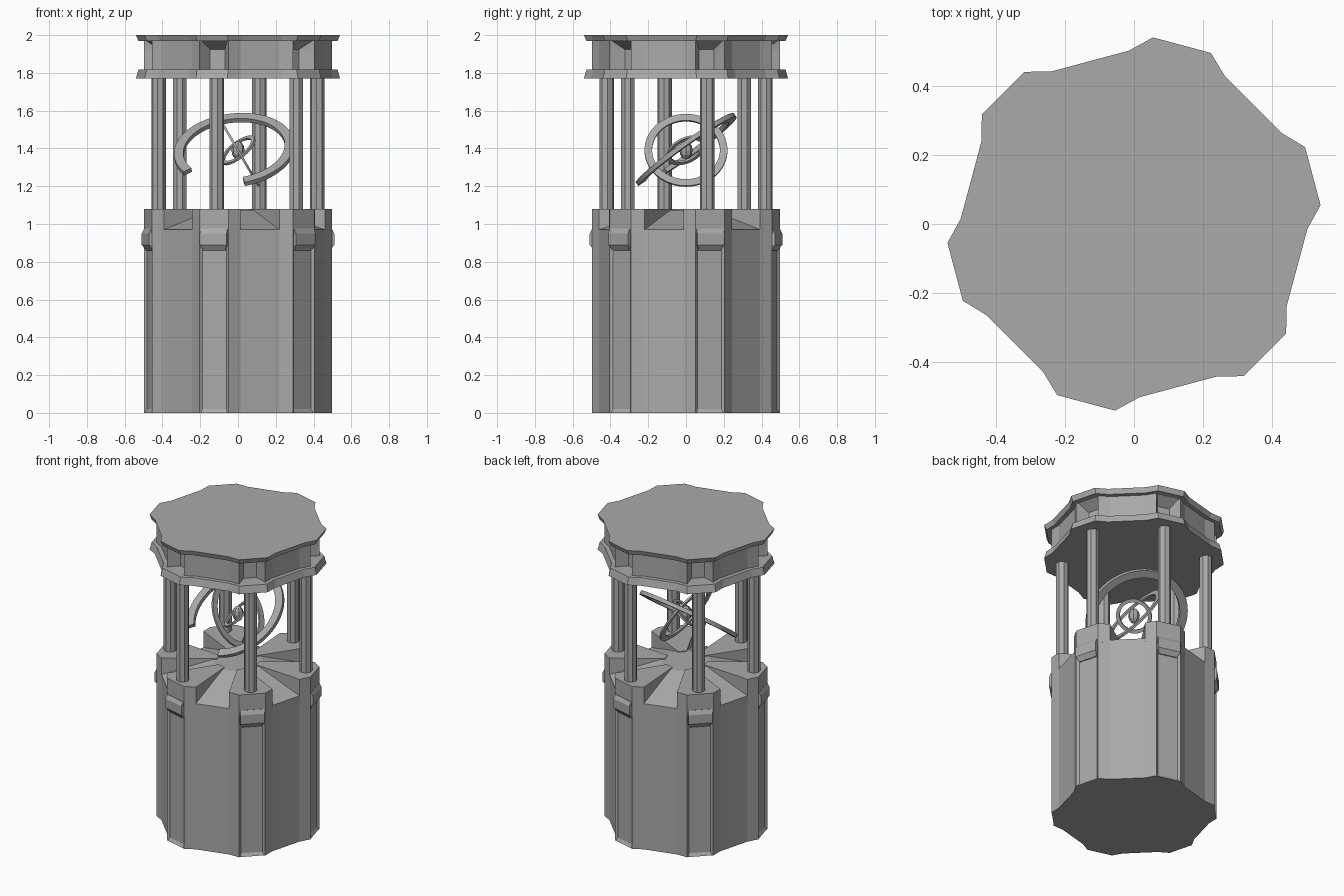
import bpy, bmesh
from math import sin, cos, radians, pi
from mathutils import Vector, Matrix

cube = bpy.data.objects.get("Cube")
if cube:
    bpy.data.objects.remove(cube)

stone = bpy.data.materials.new("grey stone")
stone.use_nodes = True
stone.diffuse_color = (0.4, 0.4, 0.4, 1)
stone.node_tree.nodes["Principled BSDF"].inputs["Base Color"].default_value = (0.4, 0.4, 0.4, 1)

SIDES = [radians(15 + 60 * k) for k in range(6)]
CENTRE = Vector((0, 0, 1.39))


def finish(name, bm):
    bmesh.ops.recalc_face_normals(bm, faces=bm.faces)
    mesh = bpy.data.meshes.new(name)
    bm.to_mesh(mesh)
    bm.free()
    mesh.materials.append(stone)
    obj = bpy.data.objects.new(name, mesh)
    bpy.context.collection.objects.link(obj)
    return obj


def loft(name, rings, closed=False):
    """Skin a list of equal point rings, capping the ends unless closed."""
    bm = bmesh.new()
    loops = [[bm.verts.new(p) for p in ring] for ring in rings]
    n = len(loops[0])
    pairs = list(zip(loops, loops[1:])) + ([(loops[-1], loops[0])] if closed else [])
    for a, b in pairs:
        for i in range(n):
            j = (i + 1) % n
            bm.faces.new((a[i], a[j], b[j], b[i]))
    if not closed:
        bm.faces.new(loops[0])
        bm.faces.new(loops[-1])
    return finish(name, bm)


def polar(r, a, z):
    return Vector((r * cos(a), r * sin(a), z))


def section(z, scale=1.0, inner=None):
    """Six-buttress outline; inner = (half angle, radius) sinks the buttress faces."""
    half = [(16.7, 0.502 * scale), (9.2, 0.543 * scale)]
    if inner:
        half.append(inner)
    spots = [(-a, r) for a, r in half] + [(a, r) for a, r in reversed(half)]
    return [polar(r, s + radians(a), z) for s in SIDES for a, r in spots]


BODY = 0.92

# Drum body with shallow grooved pilasters
loft("drum_body", [section(0, BODY, (8.4, 0.497)), section(0.02, BODY, (7.8, 0.485)),
                   section(0.88, BODY, (7.8, 0.485)), section(0.97, BODY, (8.4, 0.497))])

# Sloping deck between the post blocks
outer = section(0.97, BODY)
inner = [polar(0.15, p.to_2d().angle_signed(Vector((1, 0))), 1.075) for p in outer]
loft("sloping_deck", [section(0.95, BODY), outer, inner])

# Frieze with niches that slope shut at the top
loft("roof_frieze", [section(1.8, BODY, (5.5, 0.42)), section(1.925, BODY, (5.5, 0.42)),
                     section(1.975, BODY, (8.6, 0.498))])

# Roof flanges
loft("lower_cornice", [section(1.77), section(1.818, 0.975)])
loft("upper_cornice", [section(1.968, 0.975), section(2.0)])

for k, s in enumerate(SIDES):
    # Raised block that narrows into an arm towards the middle
    plan = [(0.5, -9.2), (0.5, 9.2), (0.462, 16.7), (0.13, 12), (0.13, -12), (0.462, -16.7)]
    loft(f"post_block_{k + 1}", [[polar(r, s + radians(a), z) for r, a in plan]
                                 for z in (0.95, 1.08)])
    # Pilaster cap
    turn = Matrix.Rotation(s, 3, 'Z')
    rings = []
    for z, x, w in ((0.86, 0.487, 0.06), (0.89, 0.508, 0.074), (0.95, 0.508, 0.074), (0.975, 0.495, 0.074)):
        rings.append([turn @ Vector(p) for p in ((0.45, -w, z), (x, -w, z), (x, w, z), (0.45, w, z))])
    loft(f"pilaster_cap_{k + 1}", rings)
    # Eight-sided post
    foot = polar(0.435, s, 0)
    loft(f"post_{k + 1}", [[foot + polar(0.039, s + pi / 8 + i * pi / 4, z) for i in range(8)]
                           for z in (1.06, 1.79)])


def hoop(name, normal, outer_r, width, thick, start=0, stop=360, steps=40, shift=0):
    """Flat rectangular band, full or open, facing along normal."""
    n = Vector(normal).normalized()
    u = (Vector((1, 0, 0)) - n * n.x).normalized()
    v = n.cross(u)
    full = stop - start >= 360
    c = CENTRE + Vector((shift, 0, 0))
    rings = []
    for i in range(steps if full else steps + 1):
        t = radians(start + (stop - start) * i / steps)
        d = u * cos(t) + v * sin(t)
        rings.append([c + d * r + n * h for r, h in (
            (outer_r, -thick / 2), (outer_r, thick / 2),
            (outer_r - width, thick / 2), (outer_r - width, -thick / 2))])
    loft(name, rings, closed=full)


# Nested hoops of the instrument
hoop("large_open_hoop", (-0.1, -0.58, 0.81), 0.32, 0.05, 0.025, -80, 213, shift=-0.02)
hoop("middle_hoop", (0.86, 0, 0.5), 0.22, 0.04, 0.012)
hoop("small_hoop", (0.55, 0.35, -0.7), 0.11, 0.022, 0.012, 0, 360, 24)

# Gem at the middle
bm = bmesh.new()
bmesh.ops.create_uvsphere(bm, u_segments=8, v_segments=6, radius=0.035,
                          matrix=Matrix.Translation(CENTRE) @ Matrix.Diagonal((1, 1, 1.4, 1)))
finish("centre_gem", bm)
